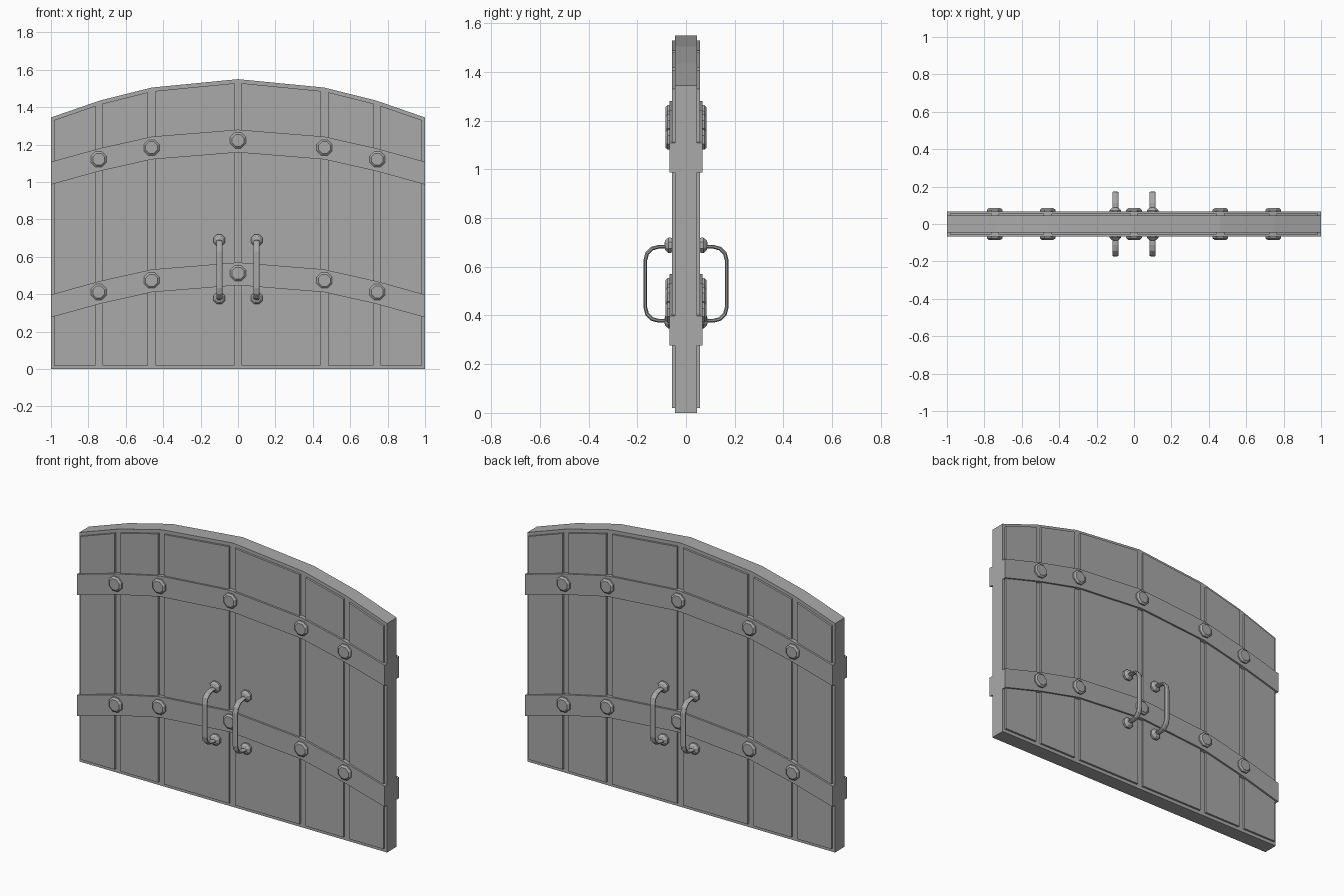
import bpy, bmesh, math
from mathutils import Vector

cube = bpy.data.objects.get("Cube")
if cube:
    bpy.data.objects.remove(cube, do_unlink=True)

grey = bpy.data.materials.new("plain grey")
grey.use_nodes = True
GREY = (0.4, 0.4, 0.4, 1)
grey.diffuse_color = GREY
grey.node_tree.nodes["Principled BSDF"].inputs["Base Color"].default_value = GREY

# Half of the arched outline: (x, z) from the crown to the edge
TOP = [(0, 1.55), (0.46, 1.505), (0.74, 1.435), (1, 1.345)]
BAND = [(0, 1.28), (0.46, 1.243), (0.74, 1.18), (1, 1.108)]
BAND_WIDTH = 0.122
BAND_DROP = 0.71


def full(arch):
    return [(-x, z) for x, z in reversed(arch[1:])] + arch


def height(x):
    for (xa, za), (xb, zb) in zip(TOP, TOP[1:]):
        if abs(x) <= xb:
            return za + (zb - za) * (abs(x) - xa) / (xb - xa)


def loft(name, rings):
    """Skin closed rings of points and cap both ends."""
    bm = bmesh.new()
    loops = [[bm.verts.new(p) for p in ring] for ring in rings]
    n = len(loops[0])
    for a, b in zip(loops, loops[1:]):
        for i in range(n):
            bm.faces.new((a[i], a[(i + 1) % n], b[(i + 1) % n], b[i]))
    bm.faces.new(loops[0])
    bm.faces.new(loops[-1])
    bmesh.ops.recalc_face_normals(bm, faces=bm.faces)
    mesh = bpy.data.meshes.new(name)
    bm.to_mesh(mesh)
    bm.free()
    mesh.materials.append(grey)
    obj = bpy.data.objects.new(name, mesh)
    bpy.context.collection.objects.link(obj)
    return obj


def slab(name, outline, y0, y1):
    return loft(name, [[(x, y, z) for x, z in outline] for y in (y0, y1)])


def stud(name, x, z, side, profile):
    """Eight-sided turned stud; the profile lists (radius, depth)."""
    angles = [math.radians(22.5 + 45 * i) for i in range(8)]
    return loft(name, [[(x + r * math.cos(a), side * y, z + r * math.sin(a))
                        for a in angles] for r, y in profile])


def handle_path():
    """Centre line of a grip in (y, z) with rounded corners."""
    low, high, reach, r = 0.378, 0.682, 0.167, 0.055
    arc = [math.radians(a) for a in (0, 30, 60, 90)]
    lower = [(reach - r + r * math.sin(a), low + r - r * math.cos(a)) for a in arc]
    upper = [(y, low + high - z) for y, z in reversed(lower)]
    return [(0.06, low)] + lower + upper + [(0.06, high)]


def grip(name, x, side):
    path = [Vector(p) for p in handle_path()]
    rings = []
    for i, p in enumerate(path):
        t = (path[min(i + 1, len(path) - 1)] - path[max(i - 1, 0)]).normalized()
        normal = Vector((-t.y, t.x))
        ring = []
        for k in range(8):
            a = math.radians(22.5 + 45 * k)
            q = p + normal * 0.0085 * math.sin(a)
            ring.append((x + 0.0175 * math.cos(a), side * q.x, q.y))
        rings.append(ring)
    return loft(name, rings)


# Arched core
slab("door_core", [(1, 0), (-1, 0)] + full(TOP), -0.045, 0.045)

PLANKS = [(-0.985, -0.762), (-0.725, -0.48), (-0.44, -0.019)]
PLANKS += [(-b, -a) for a, b in reversed(PLANKS)]
BOLTS = [(0, 1.222), (0.462, 1.184), (0.745, 1.122)]
BOLT = [(0.045, 0.06), (0.045, 0.076), (0.034, 0.085)]
BOSS = [(0.026, 0.05), (0.034, 0.062), (0.034, 0.072), (0.022, 0.085), (0.012, 0.088)]

for side, label in ((-1, "front"), (1, "back")):
    # Raised planks
    for i, (a, b) in enumerate(PLANKS):
        inner = [x for x, z in full(TOP) if a < x < b]
        top = [(x, height(x) - 0.02) for x in [a] + inner + [b]]
        slab(f"{label}_plank_{i}", [(b, 0.02), (a, 0.02)] + top,
             side * 0.04, side * 0.057)
    # Curved bands and their bolts
    for level, drop in (("upper", 0), ("lower", BAND_DROP)):
        edge = [(x, z - drop) for x, z in full(BAND)]
        slab(f"{label}_{level}_band",
             edge + [(x, z - BAND_WIDTH) for x, z in reversed(edge)],
             side * 0.04, side * 0.068)
        for i, (x, z) in enumerate(full(BOLTS)):
            stud(f"{label}_{level}_bolt_{i}", x, z - drop, side, BOLT)
    # Pair of pull handles on round bosses
    for x, hand in ((-0.1, "right"), (0.1, "left")):
        grip(f"{label}_{hand}_handle", x, side)
        for z, level in ((0.378, "lower"), (0.688, "upper")):
            stud(f"{label}_{hand}_{level}_boss", x, z, side, BOSS)
